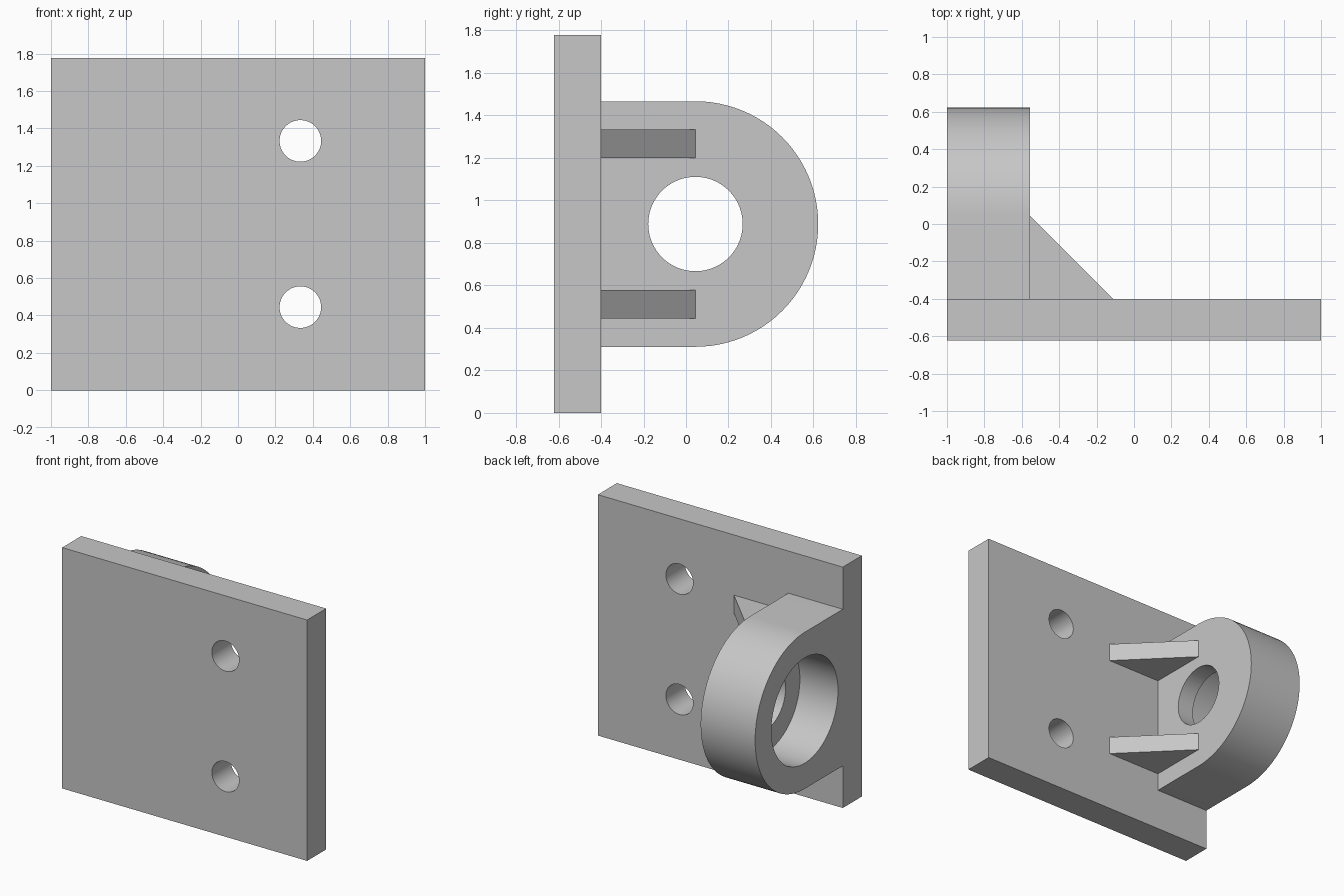
import bpy
import bmesh
import math
from mathutils import Vector

cube = bpy.data.objects.get("Cube")
if cube:
    bpy.data.objects.remove(cube, do_unlink=True)

U = 1 / 45                      # one design unit; the plate is 90 units wide
PLATE_BACK, MID_Z = -18, 40
LUG_LEFT, LUG_RIGHT = -25, -45
BORE_Y, LUG_RADIUS = 2, 26

metal = bpy.data.materials.new("grey metal")
metal.use_nodes = True
GREY = (0.57, 0.57, 0.57, 1)
metal.diffuse_color = GREY
metal.node_tree.nodes["Principled BSDF"].inputs["Base Color"].default_value = GREY


def arc(cx, cy, r, start, end, steps):
    """Points along an arc, angles in degrees, both ends included."""
    angles = [math.radians(start + (end - start) * i / steps) for i in range(steps + 1)]
    return [(cx + r * math.cos(a), cy + r * math.sin(a)) for a in angles]


def prism(name, profile, axis, low, high):
    """Extrude a closed 2D profile along x, y or z between two positions."""
    def place(p, d):
        co = list(p)
        co.insert("xyz".index(axis), d)
        return Vector(co) * U
    bm = bmesh.new()
    face = bm.faces.new([bm.verts.new(place(p, low)) for p in profile])
    grown = bmesh.ops.extrude_face_region(bm, geom=[face])["geom"]
    shift = place((0, 0), high - low)
    bmesh.ops.translate(bm, verts=[v for v in grown if isinstance(v, bmesh.types.BMVert)], vec=shift)
    bmesh.ops.recalc_face_normals(bm, faces=bm.faces)
    mesh = bpy.data.meshes.new(name)
    bm.to_mesh(mesh)
    bm.free()
    mesh.materials.append(metal)
    obj = bpy.data.objects.new(name, mesh)
    bpy.context.collection.objects.link(obj)
    return obj


def drill(obj, axis, cx, cy, radius, low, high):
    """Cut a round hole and discard the cutter."""
    cutter = prism("cutter", arc(cx, cy, radius, 0, 360, 72)[:-1], axis, low, high)
    cutter.hide_render = True
    mod = obj.modifiers.new("hole", "BOOLEAN")
    mod.operation, mod.solver, mod.object = "DIFFERENCE", "EXACT", cutter
    bpy.context.view_layer.objects.active = obj
    bpy.ops.object.modifier_apply(modifier=mod.name)
    bpy.data.objects.remove(cutter, do_unlink=True)


def smooth(obj):
    bpy.ops.object.select_all(action="DESELECT")
    obj.select_set(True)
    bpy.context.view_layer.objects.active = obj
    bpy.ops.object.shade_smooth_by_angle(angle=math.radians(30))


# Mounting plate with two bolt holes
plate = prism("mounting_plate", [(-45, 0), (45, 0), (45, 80), (-45, 80)], "y", -28, PLATE_BACK)
for z in (20, 60):
    drill(plate, "y", 15, z, 5, -30, PLATE_BACK + 2)
smooth(plate)

# Round-ended lug with a through bore and a wide counterbore on its outer side
outline = [(PLATE_BACK, MID_Z - LUG_RADIUS)]
outline += arc(BORE_Y, MID_Z, LUG_RADIUS, -90, 90, 48)
outline += [(PLATE_BACK, MID_Z + LUG_RADIUS)]
lug = prism("bearing_lug", outline, "x", LUG_RIGHT, LUG_LEFT)
drill(lug, "x", BORE_Y, MID_Z, 17.5, LUG_RIGHT - 2, LUG_LEFT - 6)
drill(lug, "x", BORE_Y, MID_Z, 10, LUG_RIGHT - 2, LUG_LEFT + 2)
smooth(lug)

# Triangular gussets bracing the lug against the plate
triangle = [(LUG_LEFT, PLATE_BACK), (-5, PLATE_BACK), (LUG_LEFT, BORE_Y)]
for name, z in (("lower_gusset", 20), ("upper_gusset", 54)):
    prism(name, triangle, "z", z, z + 6)
